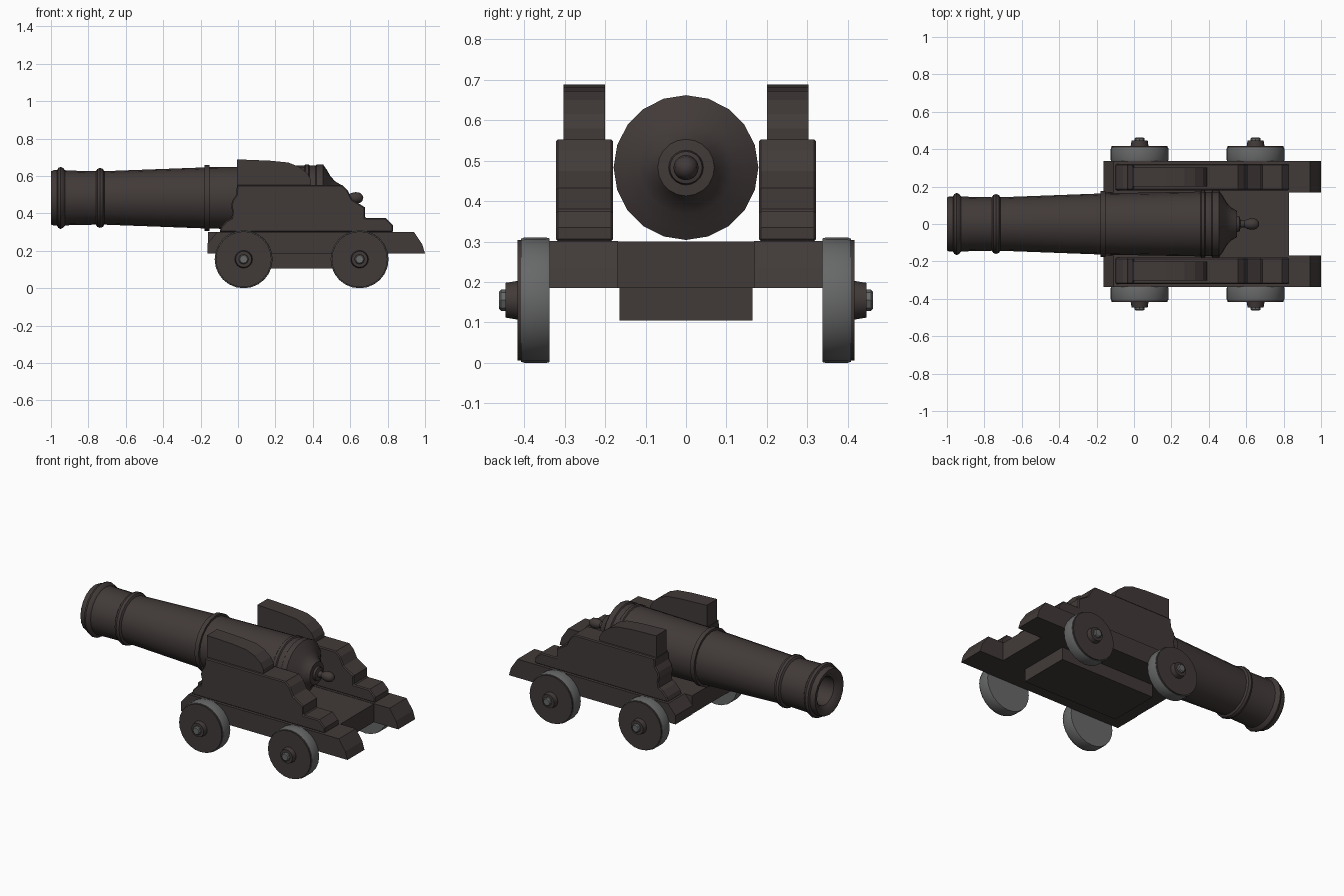
import bpy, bmesh, math
from mathutils import Vector

if "Cube" in bpy.data.objects:
    bpy.data.objects.remove(bpy.data.objects["Cube"])


def material(name, rgb):
    m = bpy.data.materials.new(name)
    m.diffuse_color = (*rgb, 1)
    m.use_nodes = True
    m.node_tree.nodes["Principled BSDF"].inputs["Base Color"].default_value = m.diffuse_color
    return m


BROWN = material("dark brown", (0.053, 0.042, 0.040))
GREY = material("iron grey", (0.135, 0.140, 0.137))


def finish(name, bm, mat, angle=None, bevel=0):
    bmesh.ops.recalc_face_normals(bm, faces=bm.faces)
    me = bpy.data.meshes.new(name)
    bm.to_mesh(me)
    bm.free()
    me.materials.append(mat)
    if angle:
        me.shade_smooth()
        me.set_sharp_from_angle(angle=math.radians(angle))
    ob = bpy.data.objects.new(name, me)
    bpy.context.collection.objects.link(ob)
    if bevel:
        mod = ob.modifiers.new("bevel", 'BEVEL')
        mod.width = bevel
        mod.segments = 1
        mod.limit_method = 'ANGLE'
        mod.angle_limit = math.radians(60)
    return ob


def lathe(name, profile, mat, centre, axis, n, angle=35):
    """Spin (distance, radius) points round an axis through centre."""
    bm = bmesh.new()
    axis, centre = Vector(axis), Vector(centre)
    up = Vector((0, 0, 1))
    side = axis.cross(up)
    rings = []
    for d, r in profile:
        if r == 0:
            rings.append([bm.verts.new(centre + axis * d)] * n)
        else:
            rings.append([bm.verts.new(centre + axis * d
                          + up * r * math.cos(2 * math.pi * i / n)
                          + side * r * math.sin(2 * math.pi * i / n)) for i in range(n)])
    for a, b in zip(rings, rings[1:]):
        for i in range(n):
            j = (i + 1) % n
            quad = list(dict.fromkeys((a[i], a[j], b[j], b[i])))
            if len(quad) > 2:
                bm.faces.new(quad)
    return finish(name, bm, mat, angle)


def slab(name, outline, y0, y1, mat, bevel=0):
    """Extrude an (x, z) outline from y0 to y1."""
    bm = bmesh.new()
    face = bm.faces.new([bm.verts.new((x, y0, z)) for x, z in outline])
    new = bmesh.ops.extrude_face_region(bm, geom=[face])["geom"]
    bmesh.ops.translate(bm, vec=(0, y1 - y0, 0),
                        verts=[v for v in new if isinstance(v, bmesh.types.BMVert)])
    return finish(name, bm, mat, bevel=bevel)


def box_outline(x0, x1, z0, z1):
    return [(x0, z0), (x1, z0), (x1, z1), (x0, z1)]


# Barrel: bore, muzzle, rings, taper, breech and knob
lathe("barrel", [
    (-0.60, 0), (-0.60, 0.088), (-0.97, 0.088), (-0.995, 0.115), (-1.0, 0.142),
    (-0.985, 0.148), (-0.967, 0.148), (-0.962, 0.160), (-0.948, 0.166), (-0.935, 0.160),
    (-0.925, 0.148), (-0.90, 0.146), (-0.76, 0.143), (-0.752, 0.155), (-0.738, 0.160),
    (-0.722, 0.155), (-0.715, 0.143), (-0.18, 0.163), (-0.18, 0.177), (-0.152, 0.177),
    (-0.152, 0.164), (0.355, 0.173), (0.36, 0.179), (0.378, 0.179), (0.383, 0.172),
    (0.415, 0.172), (0.42, 0.179), (0.455, 0.179), (0.462, 0.168), (0.475, 0.150),
    (0.495, 0.115), (0.52, 0.088), (0.55, 0.070), (0.552, 0.043), (0.565, 0.040),
    (0.57, 0.020), (0.592, 0.018), (0.605, 0.026), (0.63, 0.031), (0.652, 0.027),
    (0.665, 0.016), (0.67, 0)], BROWN, (0, 0, 0.483), (1, 0, 0), 20)

# Carriage bed and the block under it
slab("bed", box_outline(-0.16, 0.83, 0.185, 0.30), -0.168, 0.168, BROWN)
slab("under_block", box_outline(0.0, 0.67, 0.105, 0.185), -0.165, 0.165, BROWN)

RAIL = [(-0.163, 0.185), (1.0, 0.185), (0.985, 0.235), (0.94, 0.302),
        (-0.11, 0.302), (-0.163, 0.24)]
CHEEK = [(-0.10, 0.30), (-0.09, 0.33), (-0.06, 0.362), (-0.035, 0.375), (-0.03, 0.41),
         (-0.037, 0.44), (-0.03, 0.47), (-0.01, 0.50), (-0.005, 0.553), (0.555, 0.553),
         (0.585, 0.525), (0.61, 0.475), (0.68, 0.432), (0.68, 0.375), (0.79, 0.375),
         (0.83, 0.335), (0.83, 0.30)]
CAP = [(-0.005, 0.55), (-0.005, 0.689), (0.17, 0.682), (0.27, 0.672), (0.325, 0.65),
       (0.37, 0.615), (0.39, 0.58), (0.39, 0.55)]

for s, side in ((-1, "front"), (1, "back")):
    # Stepped side walls
    slab(side + "_rail", RAIL, s * 0.168, s * 0.337, BROWN)
    slab(side + "_cheek", CHEEK, s * 0.18, s * 0.322, BROWN, 0.006)
    slab(side + "_cap", CAP, s * 0.20, s * 0.303, BROWN)
    # Wheels with face disc, hub and bolt
    for x, end in ((0.03, "muzzle"), (0.65, "breech")):
        name = f"{side}_{end}_"
        c, ax = (x, 0, 0.155), (0, s, 0)
        lathe(name + "wheel", [(0.338, 0), (0.338, 0.153), (0.345, 0.155), (0.400, 0.155),
                               (0.408, 0.152), (0.408, 0)], GREY, c, ax, 24)
        lathe(name + "wheel_face", [(0.400, 0), (0.400, 0.149), (0.417, 0.149),
                                    (0.417, 0)], BROWN, c, ax, 24)
        lathe(name + "hub", [(0.415, 0), (0.415, 0.048), (0.446, 0.043), (0.446, 0)],
              BROWN, c, ax, 16)
        lathe(name + "bolt", [(0.44, 0), (0.44, 0.027), (0.457, 0.027), (0.462, 0.021),
                              (0.462, 0)], GREY, c, ax, 8, 20)
